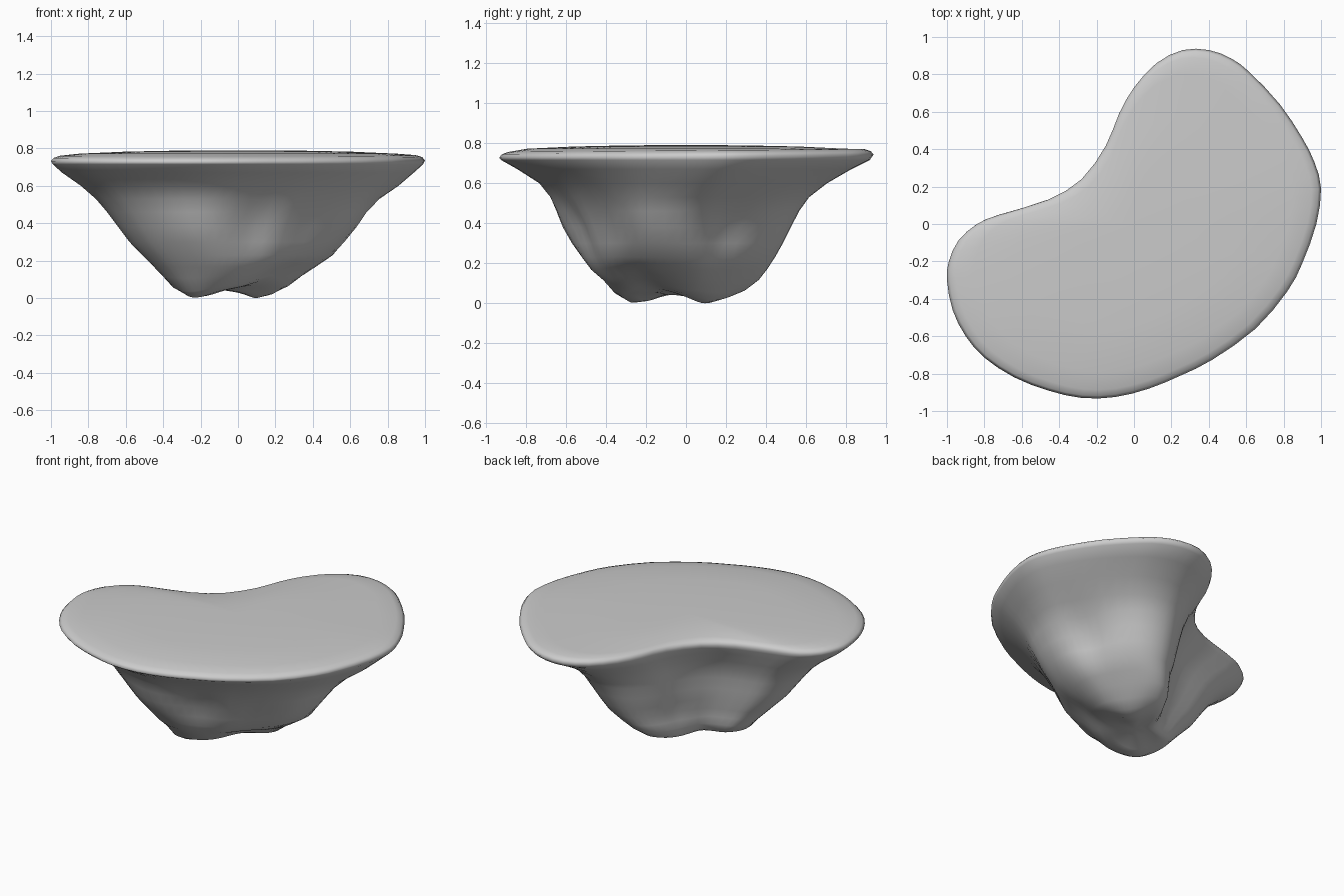
import bpy, bmesh, math
from mathutils import Vector

# Kidney-shaped outline of the flat top, seen from above (clockwise)
OUTLINE = [(0.40, 0.93), (0.52, 0.885), (0.62, 0.81), (0.78, 0.64), (0.90, 0.46),
           (0.965, 0.33), (1.0, 0.19), (0.975, 0.0), (0.90, -0.21),
           (0.82, -0.36), (0.65, -0.56), (0.42, -0.725), (0.25, -0.81), (0.08, -0.88), (-0.10, -0.925),
           (-0.28, -0.93), (-0.46, -0.89), (-0.64, -0.82), (-0.80, -0.715), (-0.90, -0.60),
           (-0.97, -0.46), (-1.0, -0.30), (-0.99, -0.20), (-0.94, -0.09), (-0.84, 0.0),
           (-0.72, 0.05), (-0.46, 0.13), (-0.28, 0.24), (-0.15, 0.42), (-0.08, 0.59),
           (0.0, 0.73), (0.12, 0.86), (0.26, 0.93)]

# Underside levels: z, x min, x max, y min, y max
LEVELS = [(0.715, -0.99, 0.99, -0.92, 0.91),
          (0.67, -0.94, 0.94, -0.84, 0.82),
          (0.60, -0.84, 0.86, -0.73, 0.70),
          (0.53, -0.76, 0.76, -0.67, 0.61),
          (0.46, -0.70, 0.69, -0.63, 0.56),
          (0.38, -0.64, 0.63, -0.59, 0.52),
          (0.30, -0.58, 0.57, -0.55, 0.48),
          (0.23, -0.51, 0.51, -0.51, 0.44),
          (0.17, -0.45, 0.42, -0.47, 0.40),
          (0.12, -0.40, 0.34, -0.41, 0.36),
          (0.07, -0.35, 0.27, -0.36, 0.29)]

# Bulges and dents of the rock: azimuth, z, angular width, amount
BUMPS = [(20, 0.36, 15, -0.07), (-15, 0.38, 18, 0.04), (-48, 0.36, 14, -0.03),
         (-82, 0.38, 12, -0.04), (-112, 0.36, 16, 0.03), (135, 0.30, 25, 0.03),
         (135, 0.12, 28, 0.07)]


def smooth_loop(pts, steps):
    """Closed Catmull-Rom curve through the points."""
    out, n = [], len(pts)
    for i in range(n):
        a, b, c, d = (Vector(pts[(i + k) % n]) for k in (-1, 0, 1, 2))
        for s in range(steps):
            t = s / steps
            out.append(0.5 * (2 * b + (c - a) * t + (2 * a - 5 * b + 4 * c - d) * t * t
                              + (3 * b - a - 3 * c + d) * t ** 3))
    return out


def gauss(x, y, cx, cy, r):
    return math.exp(-((x - cx) ** 2 + (y - cy) ** 2) / (r * r))


def underside(x, y, z):
    """Push a point of the rock in or out, and sink the two feet."""
    az = math.degrees(math.atan2(y, x))
    k = 1.0
    for a, h, w, amt in BUMPS:
        da = (az - a + 180) % 360 - 180
        k += 1.6 * amt * math.exp(-(da / w) ** 2 - ((z - h) / 0.14) ** 2)
    low = max(0.0, 1 - z / 0.25)
    z += 0.08 * low * gauss(x, y, 0.22, -0.24, 0.16)
    z -= 0.06 * low * (gauss(x, y, 0.10, 0.10, 0.12) + gauss(x, y, -0.22, -0.25, 0.12))
    return Vector((x * k, y * k, max(z, 0.0)))


loop = smooth_loop(OUTLINE, 2)
rings = []
# slightly domed top
for s, z in ((0.3, 0.789), (0.6, 0.783), (0.85, 0.772), (0.95, 0.763), (0.985, 0.752), (1.0, 0.735)):
    rings.append([Vector((p.x * s, p.y * s, z + 0.008 * p.y * s * (s > 0.9))) for p in loop])
# tapering rock
for z, x0, x1, y0, y1 in LEVELS:
    rings.append([underside((x0 + x1) / 2 + p.x * (x1 - x0) / 2,
                            (y0 + y1) / 2 + p.y * (y1 - y0) / 1.86, z) for p in loop])
# bottom with two feet
for s, z in ((0.82, 0.054), (0.6, 0.052), (0.3, 0.056)):
    rings.append([underside(-0.045 + 0.31 * s * p.x, -0.04 + 0.35 * s * p.y, z) for p in loop])

bm = bmesh.new()
vr = [[bm.verts.new(c) for c in r] for r in rings]
n = len(loop)
for a, b in zip(vr, vr[1:]):
    for i in range(n):
        j = (i + 1) % n
        bm.faces.new((a[i], a[j], b[j], b[i]))
for ring, tip in ((vr[0], Vector((0, 0, 0.79))), (vr[-1], Vector((-0.05, -0.05, 0.045)))):
    c = bm.verts.new(tip)
    for i in range(n):
        bm.faces.new((ring[i], ring[(i + 1) % n], c))
# settle the lowest foot on the ground
low = min(v.co.z for v in bm.verts)
for v in bm.verts:
    v.co.z -= low * max(0.0, 1 - v.co.z / 0.3)
bmesh.ops.recalc_face_normals(bm, faces=bm.faces)
mesh = bpy.data.meshes.new("rock_island")
bm.to_mesh(mesh)
bm.free()
rock = bpy.data.objects.new("rock_island", mesh)
bpy.context.collection.objects.link(rock)
for f in mesh.polygons:
    f.use_smooth = True
